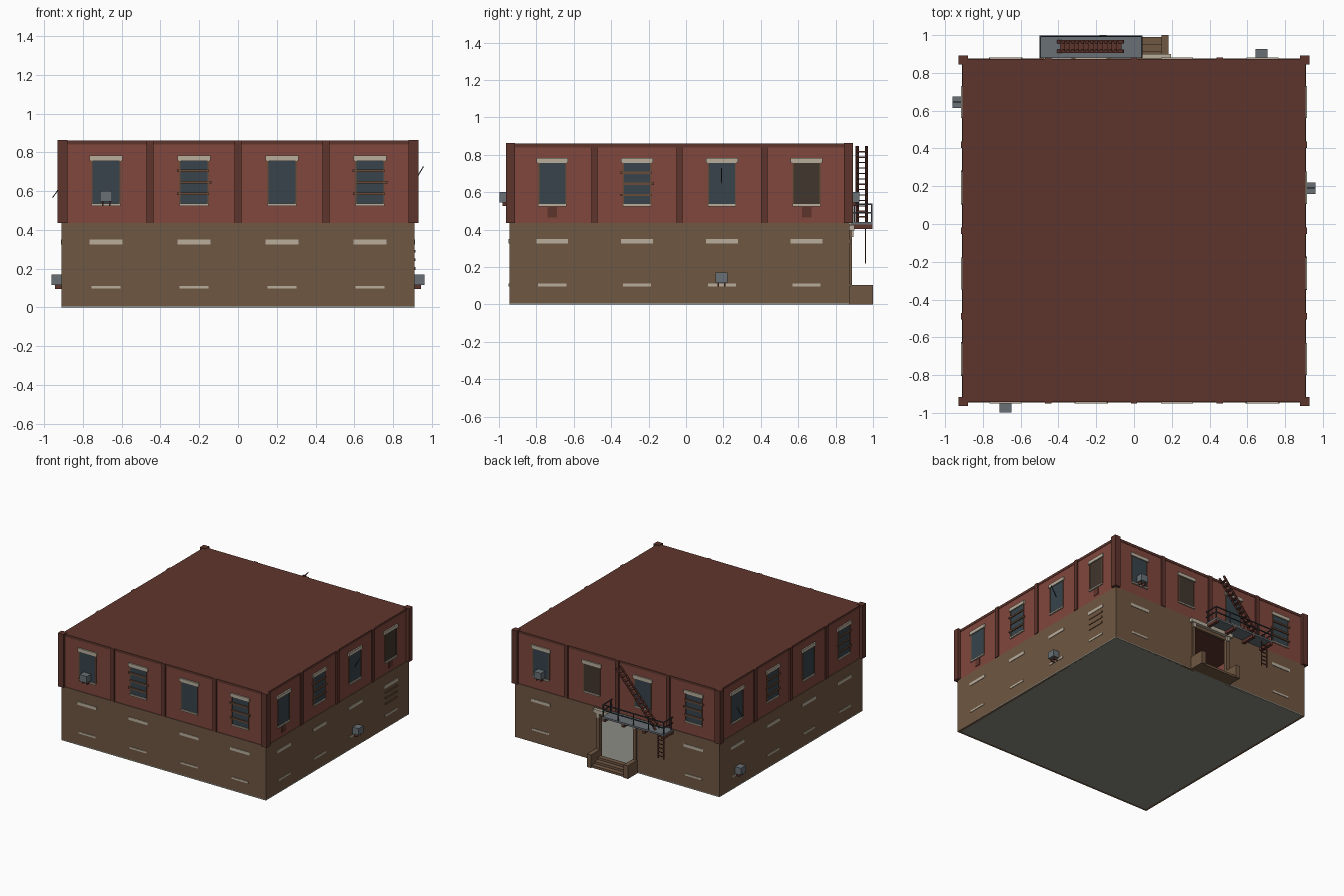
import bpy
from mathutils import Vector

if "Cube" in bpy.data.objects:
    bpy.data.objects.remove(bpy.data.objects["Cube"])


def material(name, code):
    mat = bpy.data.materials.new(name)
    mat.use_nodes = True
    srgb = [c / 255 for c in bytes.fromhex(code)]
    rgba = [c / 12.92 if c < 0.04 else ((c + 0.055) / 1.055) ** 2.4 for c in srgb] + [1]
    mat.diffuse_color = rgba
    mat.node_tree.nodes["Principled BSDF"].inputs["Base Color"].default_value = rgba
    return mat


BRICK = material("red brick", "80473d")
DARK = material("dark red", "5f352d")
BROWN = material("brown brick", "705742")
STONE = material("pale stone", "b8ae9c")
GLASS = material("slate glass", "37444b")
STEEL = material("grey steel", "687075")
WOOD = material("board brown", "6a4b38")
SHADE = material("boarded window brown", "40362d")
FLOOR = material("concrete", "8c8c84")
IRON = material("dark iron", "3c3f44")

HALF = 0.91       # half width of the square plan
MID = -0.035      # y of the plan centre
STOREY = 0.435
TOP = 0.86
BAYS = (-0.68, -0.227, 0.227, 0.68)


def box(name, x, y, z, mat):
    """Box from (min, max) ranges."""
    corners = [(a, b, c) for a in x for b in y for c in z]
    faces = [(0, 1, 3, 2), (4, 6, 7, 5), (0, 4, 5, 1), (2, 3, 7, 6), (0, 2, 6, 4), (1, 5, 7, 3)]
    mesh = bpy.data.meshes.new(name)
    mesh.from_pydata(corners, [], faces)
    mesh.materials.append(mat)
    obj = bpy.data.objects.new(name, mesh)
    bpy.context.collection.objects.link(obj)
    return obj


def bar(name, a, b, width, depth, mat):
    """Straight bar between two points."""
    a, b = Vector(a), Vector(b)
    h = (b - a).length / 2
    obj = box(name, (-width / 2, width / 2), (-depth / 2, depth / 2), (-h, h), mat)
    obj.location = (a + b) / 2
    obj.rotation_euler = (b - a).to_track_quat("Z", "Y").to_euler()
    return obj


def on_wall(side, name, u, z, d, mat):
    """Box on one wall: u runs along the wall, d outward from it."""
    sign = 1 if side in ("right", "back") else -1
    out = sorted(sign * (HALF + k) for k in d)
    if side in ("front", "back"):
        return box(side + "_" + name, u, [MID + k for k in out], z, mat)
    return box(side + "_" + name, out, [MID + k for k in u], z, mat)


def span(centre, width):
    return (centre - width / 2, centre + width / 2)


# Hollow shell
box("floor", (-HALF, HALF), (MID - HALF, MID + HALF), (0, 0.008), FLOOR)
box("roof", (-0.908, 0.908), (MID - 0.908, MID + 0.908), (TOP - 0.02, TOP), DARK)
for side in ("front", "right", "back", "left"):
    if side == "back":
        for s in (-1, 1):
            on_wall(side, "lower_wall", sorted((s * 0.15, s * HALF)), (0, STOREY), (-0.02, 0), BROWN)
        on_wall(side, "door_header", (-0.15, 0.15), (0.37, STOREY), (-0.02, 0), BROWN)
    else:
        on_wall(side, "lower_wall", (-HALF, HALF), (0, STOREY), (-0.02, 0), BROWN)
    on_wall(side, "upper_wall", (-0.905, 0.905), (STOREY, TOP - 0.001), (-0.025, -0.005), BRICK)
    for u in (-0.454, 0, 0.454):
        on_wall(side, "pilaster", span(u, 0.034), (STOREY, TOP), (-0.01, 0.006), DARK)
for sx in (-1, 1):
    for sy in (-1, 1):
        box("corner_pilaster", sorted((sx * 0.88, sx * 0.93)),
            sorted((MID + sy * 0.88, MID + sy * 0.928)), (STOREY, TOP + 0.004), DARK)


# Windows, listed along +x or +y
def window(side, u, kind):
    on_wall(side, "pane", span(u, 0.14), (0.535, 0.755), (-0.008, -0.002), SHADE if kind == "blind" else GLASS)
    for s in (-1, 1):
        on_wall(side, "window_frame", span(u + s * 0.073, 0.007), (0.535, 0.755), (-0.008, 0.001), WOOD)
    on_wall(side, "lintel", span(u, 0.17), (0.756, 0.783), (-0.01, 0.006), STONE)
    on_wall(side, "sill", span(u, 0.15), (0.524, 0.536), (-0.01, 0.006), STONE)
    if kind == "boards":
        for z, shift in ((0.585, -0.005), (0.645, 0.008), (0.705, -0.006)):
            on_wall(side, "window_board", span(u + shift, 0.165), span(z, 0.013), (-0.004, 0.006), WOOD)


LAYOUT = {
    "front": ("glass", "boards", "glass", "boards"),
    "right": ("glass", "boards", "glass", "blind"),
    "back": ("boards", "glass", "blind", "glass"),
    "left": ("boards", "glass", "boards", "glass"),
}
for side, kinds in LAYOUT.items():
    for u, kind in zip(BAYS, kinds):
        window(side, u, kind)
        if side == "back" and abs(u) < 0.5:
            continue
        on_wall(side, "blocked_lintel", span(u, 0.17), (0.325, 0.349), (-0.01, 0.004), STONE)
        on_wall(side, "blocked_sill", span(u, 0.15), (0.096, 0.111), (-0.01, 0.004), STONE)

# Patches under windows and boards over a blocked opening
for u in (BAYS[0], BAYS[3]):
    on_wall("right", "brick_patch", span(u, 0.05), (0.465, 0.52), (-0.006, -0.001), DARK)
for z in (0.2, 0.245, 0.29):
    on_wall("right", "blocked_board", span(BAYS[3], 0.15), span(z, 0.014), (-0.004, 0.006), BROWN)


# Cooling units on brackets
def cooler(side, u, z):
    on_wall(side, "cooling_unit", span(u, 0.062), (z, z + 0.055), (-0.002, 0.052), STEEL)
    for s in (-1, 1):
        on_wall(side, "cooler_bracket", span(u + s * 0.018, 0.008), (z - 0.02, z), (-0.002, 0.035), DARK)


for side, u, z in (("front", -0.68, 0.545), ("back", 0.675, 0.545),
                   ("right", 0.225, 0.115), ("left", 0.68, 0.115)):
    cooler(side, u, z)

# Thin rods standing off two windows
bar("right_rod", (0.905, 0.19, 0.64), (0.957, 0.19, 0.727), 0.005, 0.005, IRON)
bar("left_rod", (-0.905, 0.645, 0.64), (-0.957, 0.645, 0.565), 0.005, 0.005, IRON)

# Back door surround and stoop
for s in (-1, 1):
    on_wall("back", "door_jamb", span(s * 0.163, 0.026), (0, 0.395), (-0.02, 0.012), BROWN)
    on_wall("back", "door_bracket", span(s * 0.163, 0.026), (0.36, 0.395), (0, 0.02), STONE)
    box("stoop_cheek", sorted((s * 0.145, s * 0.183)), (0.875, 1.0), (0, 0.105), BROWN)
on_wall("back", "door_lintel", (-0.197, 0.197), (0.395, 0.425), (-0.01, 0.026), STONE)
for i in range(3):
    box("stoop_step", (-0.145, 0.145), (0.875, 0.99 - 0.038 * i), (0, 0.018 * (i + 1)), BROWN)

# Fire escape platform
LEFT, RIGHT, NEAR, FAR, DECK = -0.5, 0.045, 0.88, 0.998, 0.44
box("escape_deck", (LEFT, RIGHT), (NEAR, FAR), (0.426, DECK), STEEL)
for x in (LEFT + 0.012, -0.32, -0.135, RIGHT - 0.012):
    box("escape_beam", span(x, 0.024), (0.875, FAR), (0.402, 0.428), DARK)

# Railings
for z in (0.49, 0.535):
    bar("escape_rail", (LEFT, FAR - 0.005, z), (RIGHT, FAR - 0.005, z), 0.007, 0.007, IRON)
    for x in (LEFT + 0.004, RIGHT - 0.004):
        bar("escape_end_rail", (x, NEAR, z), (x, FAR, z), 0.007, 0.007, IRON)
for i in range(5):
    x = LEFT + 0.004 + i * (RIGHT - LEFT - 0.008) / 4
    bar("rail_post", (x, FAR - 0.005, DECK), (x, FAR - 0.005, 0.538), 0.007, 0.007, IRON)
for x in (LEFT + 0.004, RIGHT - 0.004):
    bar("rail_post", (x, 0.9, DECK), (x, 0.9, 0.538), 0.007, 0.007, IRON)

# Steep flight to the roof
foot, head = Vector((-0.405, 0.94, DECK)), Vector((-0.055, 0.94, 0.845))
for y in (0.915, 0.965):
    bar("flight_stringer", (foot.x, y, foot.z), (head.x, y, head.z), 0.018, 0.006, DARK)
for i in range(1, 14):
    p = foot.lerp(head, i / 14)
    box("flight_tread", span(p.x, 0.026), (0.915, 0.965), span(p.z, 0.006), DARK)

# Drop ladder
for x in (-0.475, -0.425):
    bar("ladder_rail", (x, 0.96, 0.22), (x, 0.96, DECK), 0.007, 0.007, DARK)
for i in range(6):
    z = 0.24 + 0.032 * i
    bar("ladder_rung", (-0.475, 0.96, z), (-0.425, 0.96, z), 0.006, 0.006, DARK)
